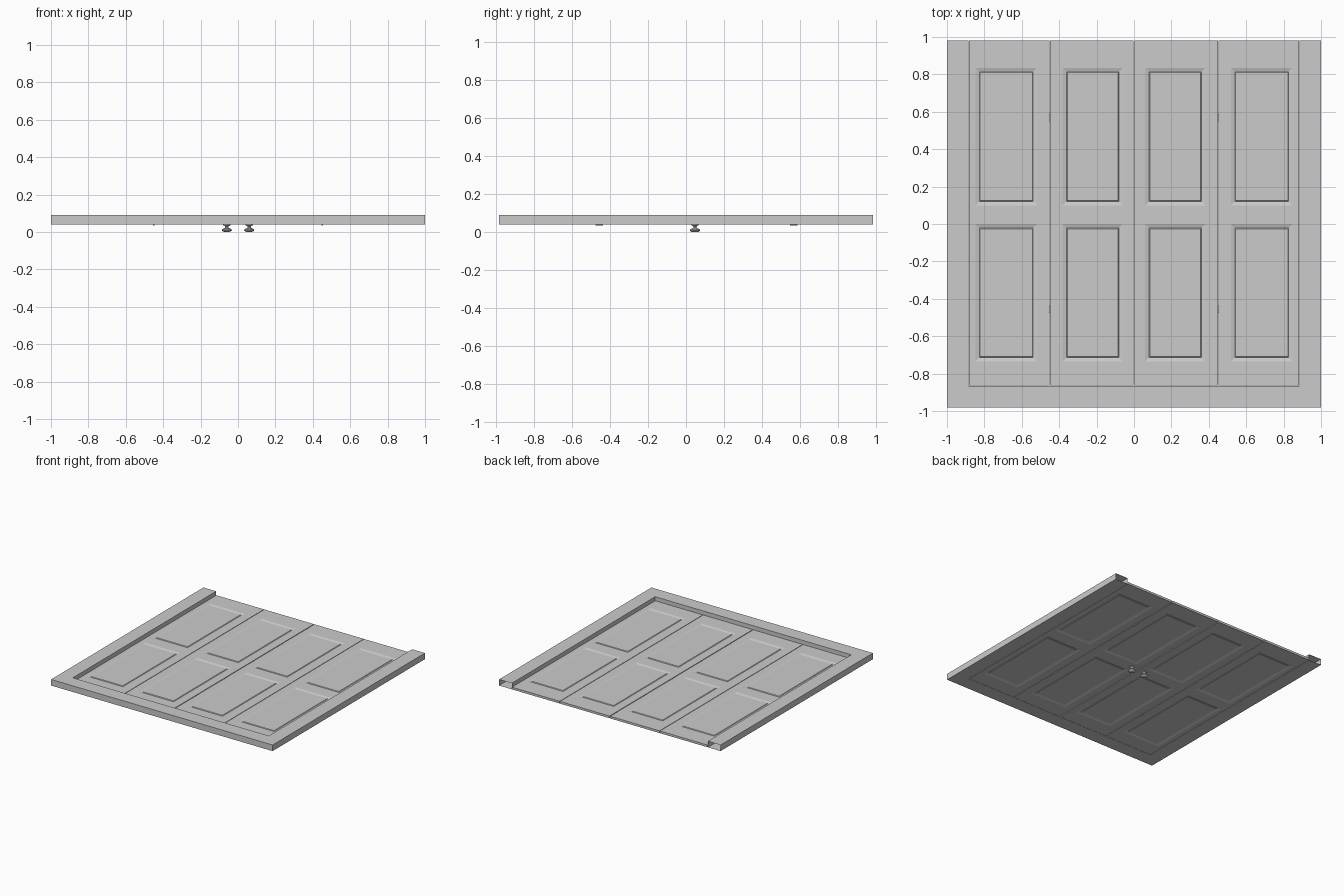
import bpy, bmesh, math

if "Cube" in bpy.data.objects:
    bpy.data.objects.remove(bpy.data.objects["Cube"])

Z0, Z_DOOR, Z_FRAME = 0.04, 0.058, 0.09
Y_MIN, Y_MAX = -0.982, 0.982


def finish(name, bm):
    bmesh.ops.recalc_face_normals(bm, faces=bm.faces[:])
    me = bpy.data.meshes.new(name)
    bm.to_mesh(me)
    bm.free()
    ob = bpy.data.objects.new(name, me)
    bpy.context.collection.objects.link(ob)
    return ob


# Hollow three-sided frame: rectangular section swept round a U, open at both ends
def frame():
    bm = bmesh.new()
    rings = []
    for sx, at_end in ((-1, True), (-1, False), (1, False), (1, True)):
        ring = []
        for outer, z in ((1, Z0), (1, Z_FRAME), (0, Z_FRAME), (0, Z0)):
            x = sx * (1.0 if outer else 0.885)
            y = Y_MAX if at_end else (Y_MIN if outer else -0.866)
            ring.append(bm.verts.new((x, y, z)))
        rings.append(ring)
    for a, b in zip(rings, rings[1:]):
        for i in range(4):
            j = (i + 1) % 4
            bm.faces.new((a[i], a[j], b[j], b[i]))
    finish("door_frame", bm)


# Door leaf with two raised-and-fielded panels on both sides
def door(name, xs):
    ys = [-0.864, -0.735, 0.0, 0.10, 0.835, Y_MAX]
    xs = sorted(xs)
    bm = bmesh.new()
    grids = []
    for z in (Z0, Z_DOOR):
        grids.append([[bm.verts.new((x, y, z)) for y in ys] for x in xs])
    panels = []
    for k, g in enumerate(grids):
        for i in range(3):
            for j in range(5):
                vs = [g[i][j], g[i + 1][j], g[i + 1][j + 1], g[i][j + 1]]
                f = bm.faces.new(vs if k else vs[::-1])
                if i == 1 and j in (1, 3):
                    panels.append(f)
    # close the rim between the two grids
    rim = [(i, 0) for i in range(4)] + [(3, j) for j in range(1, 6)]
    rim += [(i, 5) for i in (2, 1, 0)] + [(0, j) for j in (4, 3, 2, 1)]
    lo, hi = grids
    for (a, b), (c, d) in zip(rim, rim[1:] + rim[:1]):
        bm.faces.new((lo[a][b], lo[c][d], hi[c][d], hi[a][b]))
    bm.normal_update()
    # sloping border, then a small step up to the field
    bmesh.ops.inset_individual(bm, faces=panels, thickness=0.030, depth=-0.006)
    bmesh.ops.inset_individual(bm, faces=panels, thickness=0.006, depth=0.004)
    finish(name, bm)


# Lathed knob below the doors
def knob(name, x, y):
    profile = [(0, 0), (0.014, 0.001), (0.023, 0.004), (0.027, 0.010),
               (0.025, 0.015), (0.017, 0.019), (0.010, 0.022), (0.008, 0.028),
               (0.012, 0.033), (0.019, 0.036), (0.020, 0.040), (0, 0.040)]
    n = 24
    bm = bmesh.new()
    rings = []
    for r, z in profile:
        m = n if r else 1
        rings.append([bm.verts.new((x + r * math.cos(math.tau * i / n),
                                    y + r * math.sin(math.tau * i / n), z))
                      for i in range(m)])
    for a, b in zip(rings, rings[1:]):
        for i in range(n):
            j = (i + 1) % n
            vs = [a[i % len(a)], a[j % len(a)], b[j % len(b)], b[i % len(b)]]
            bm.faces.new(list(dict.fromkeys(vs)))
    ob = finish(name, bm)
    bpy.context.view_layer.objects.active = ob
    ob.select_set(True)
    bpy.ops.object.shade_smooth_by_angle(angle=math.radians(40))
    ob.select_set(False)


# Hinge barrel lying along y in the gap between leaves
def hinge(name, x, y):
    bpy.ops.mesh.primitive_cylinder_add(vertices=12, radius=0.0045, depth=0.04,
                                        location=(x, y, 0.0385),
                                        rotation=(math.pi / 2, 0, 0))
    ob = bpy.context.object
    ob.name = name
    bpy.ops.object.shade_smooth_by_angle(angle=math.radians(40))
    ob.select_set(False)


frame()
for side, s in (("left", -1), ("right", 1)):
    door(side + "_inner_door", [s * v for v in (0.003, 0.060, 0.382, 0.449)])
    door(side + "_outer_door", [s * v for v in (0.453, 0.518, 0.848, 0.883)])
    knob(side + "_knob", s * 0.06, 0.047)
    for label, y in (("upper", 0.567), ("lower", -0.457)):
        hinge(f"{side}_{label}_hinge", s * 0.451, y)
